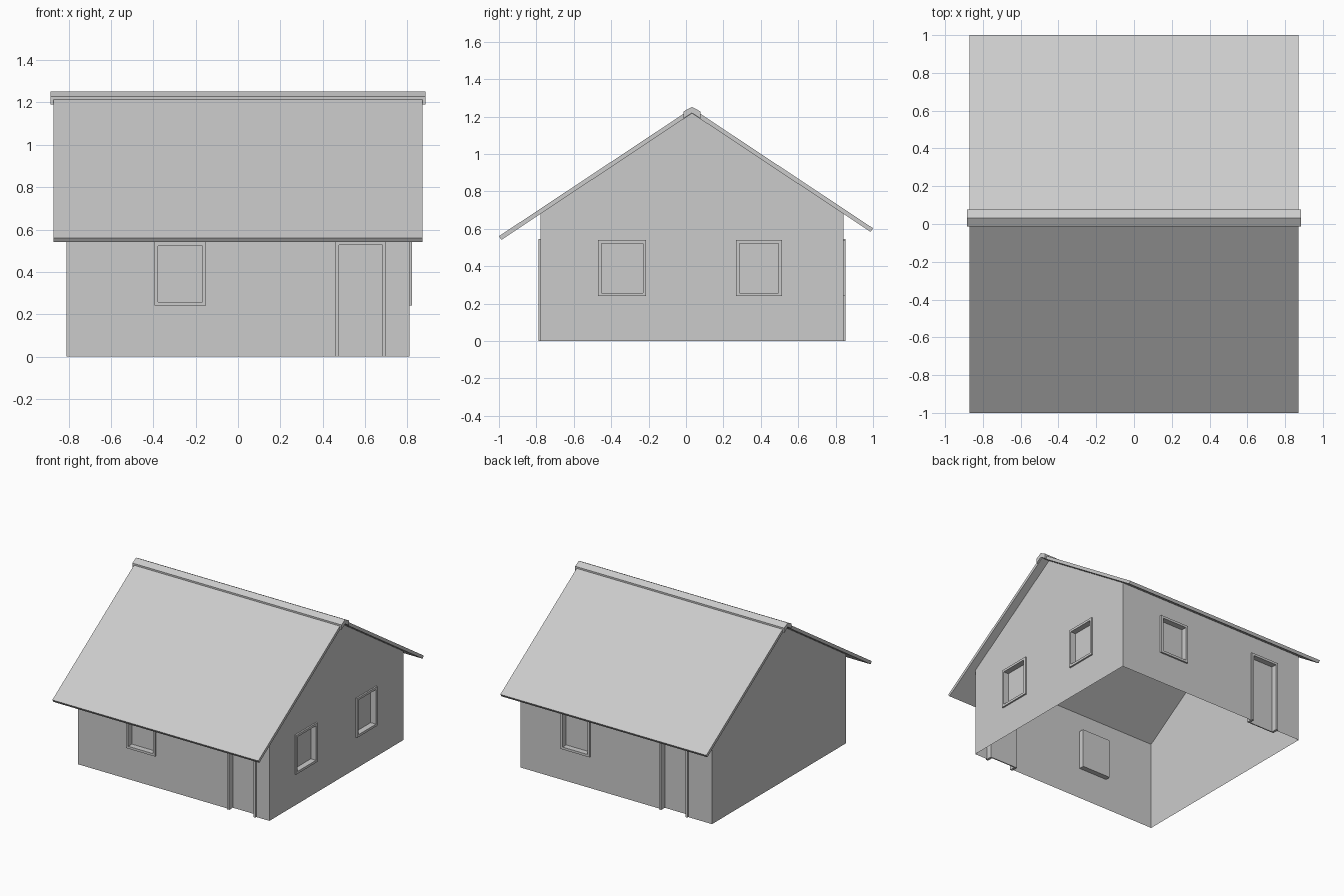
import bpy, bmesh
from mathutils import Vector

if "Cube" in bpy.data.objects:
    bpy.data.objects.remove(bpy.data.objects["Cube"], do_unlink=True)

grey = bpy.data.materials.new("light_grey")
grey.use_nodes = True
grey.diffuse_color = (0.6, 0.6, 0.6, 1)
grey.node_tree.nodes["Principled BSDF"].inputs["Base Color"].default_value = grey.diffuse_color

HALF_X, FRONT, BACK = 0.81, -0.777, 0.842
MID, PEAK, SLOPE = 0.032, 1.217, 0.663
PROUD, RECESS, BAR = 0.012, 0.04, 0.018

# Each side maps (along, outward, height) to model space
SIDES = {
    "front": lambda u, d, z: Vector((u, FRONT - d, z)),
    "back": lambda u, d, z: Vector((u, BACK + d, z)),
    "right": lambda u, d, z: Vector((HALF_X + d, u, z)),
    "left": lambda u, d, z: Vector((-HALF_X - d, u, z)),
}


def finish(name, bm):
    mesh = bpy.data.meshes.new(name)
    bm.to_mesh(mesh)
    bm.free()
    mesh.materials.append(grey)
    obj = bpy.data.objects.new(name, mesh)
    bpy.context.collection.objects.link(obj)
    return obj


def add_box(bm, place, u0, u1, d0, d1, z0, z1):
    verts = bmesh.ops.create_cube(bm, size=1)["verts"]
    for v in verts:
        u, d, z = v.co
        v.co = place(u0 + (u + 0.5) * (u1 - u0), d0 + (d + 0.5) * (d1 - d0),
                     z0 + (z + 0.5) * (z1 - z0))


def prism(name, profile, half):
    """Closed (y, z) profile extruded along x."""
    bm = bmesh.new()
    face = bm.faces.new([bm.verts.new((-half, y, z)) for y, z in profile])
    ext = bmesh.ops.extrude_face_region(bm, geom=[face])["geom"]
    for v in ext:
        if isinstance(v, bmesh.types.BMVert):
            v.co.x = half
    bmesh.ops.recalc_face_normals(bm, faces=bm.faces[:])
    return finish(name, bm)


def wall(side, outline, holes):
    """Thin wall filled between its outline and window holes."""
    place = SIDES[side]
    out = place(0, 1, 0) - place(0, 0, 0)
    bm = bmesh.new()
    for loop in [outline] + holes:
        vs = [bm.verts.new(place(u, 0, z)) for u, z in loop]
        for i, v in enumerate(vs):
            bm.edges.new((vs[i - 1], v))
    bmesh.ops.triangle_fill(bm, edges=bm.edges[:], use_beauty=True, normal=out)
    bm.normal_update()
    for f in bm.faces:
        if f.normal.dot(out) < 0:
            f.normal_flip()
    finish(side + "_wall", bm)


def opening(name, side, u0, u1, z0, z1):
    """Frame bars around a recessed panel; a door has no bottom bar."""
    place, low = SIDES[side], z0 > 0
    bm = bmesh.new()
    for a, b in ((u0, u0 + BAR), (u1 - BAR, u1)):
        add_box(bm, place, a, b, -RECESS, PROUD, z0, z1)
    bars = [(z1 - BAR, z1)] + ([(z0, z0 + BAR)] if low else [])
    for a, b in bars:
        add_box(bm, place, u0 + BAR, u1 - BAR, -RECESS, PROUD, a, b)
    bmesh.ops.recalc_face_normals(bm, faces=bm.faces[:])
    finish(name + "_frame", bm)
    bm = bmesh.new()
    add_box(bm, place, u0 + BAR, u1 - BAR, -RECESS, 0.008 - RECESS,
            z0 + BAR if low else 0, z1 - BAR)
    bmesh.ops.recalc_face_normals(bm, faces=bm.faces[:])
    finish(name + "_panel", bm)


def hole(u0, u1, z0, z1):
    g = BAR / 2
    return [(u0 + g, z0 + g), (u1 - g, z0 + g), (u1 - g, z1 - g), (u0 + g, z1 - g)]


def under_roof(y):
    return PEAK - SLOPE * abs(y - MID)


# Long walls, each with a door notch and a window
WIN = (0.24, 0.54)
for side, y, door, win in (("front", FRONT, (0.46, 0.70), (-0.395, -0.15)),
                           ("back", BACK, (-0.61, -0.37), (0.22, 0.465))):
    top, g = under_roof(y), BAR / 2
    a, b, h = door[0] + g, door[1] - g, 0.545 - g
    outline = [(-HALF_X, 0), (a, 0), (a, h), (b, h), (b, 0),
               (HALF_X, 0), (HALF_X, top), (-HALF_X, top)]
    wall(side, outline, [hole(*win, *WIN)])
    opening(side + "_door", side, *door, 0, 0.545)
    opening(side + "_window", side, *win, *WIN)

# Gable walls, windows on one side only
gable = [(FRONT, 0), (BACK, 0), (BACK, under_roof(BACK)), (MID, PEAK),
         (FRONT, under_roof(FRONT))]
spans = [(-0.47, -0.213), (0.267, 0.512)]
wall("right", gable, [hole(*s, *WIN) for s in spans])
wall("left", gable, [])
for label, s in zip(("near", "far"), spans):
    opening("gable_" + label + "_window", "right", *s, *WIN)

# Roof slab with square-cut eaves
RISE = 0.028
ends = []
for y in (-1.0, 1.0):
    inner = y * 0.987
    ends.append(((y, under_roof(y) + RISE), (inner, under_roof(inner))))
(f_top, f_low), (b_top, b_low) = ends
prism("roof", [f_low, f_top, (MID, PEAK + RISE), b_top, b_low, (MID, PEAK)], 0.872)

# Ridge cap
W = 0.045
prism("ridge_cap", [(MID - W, 1.19), (MID - W, 1.228), (MID, 1.252),
                    (MID + W, 1.228), (MID + W, 1.19), (MID, PEAK + 0.002)], 0.885)
